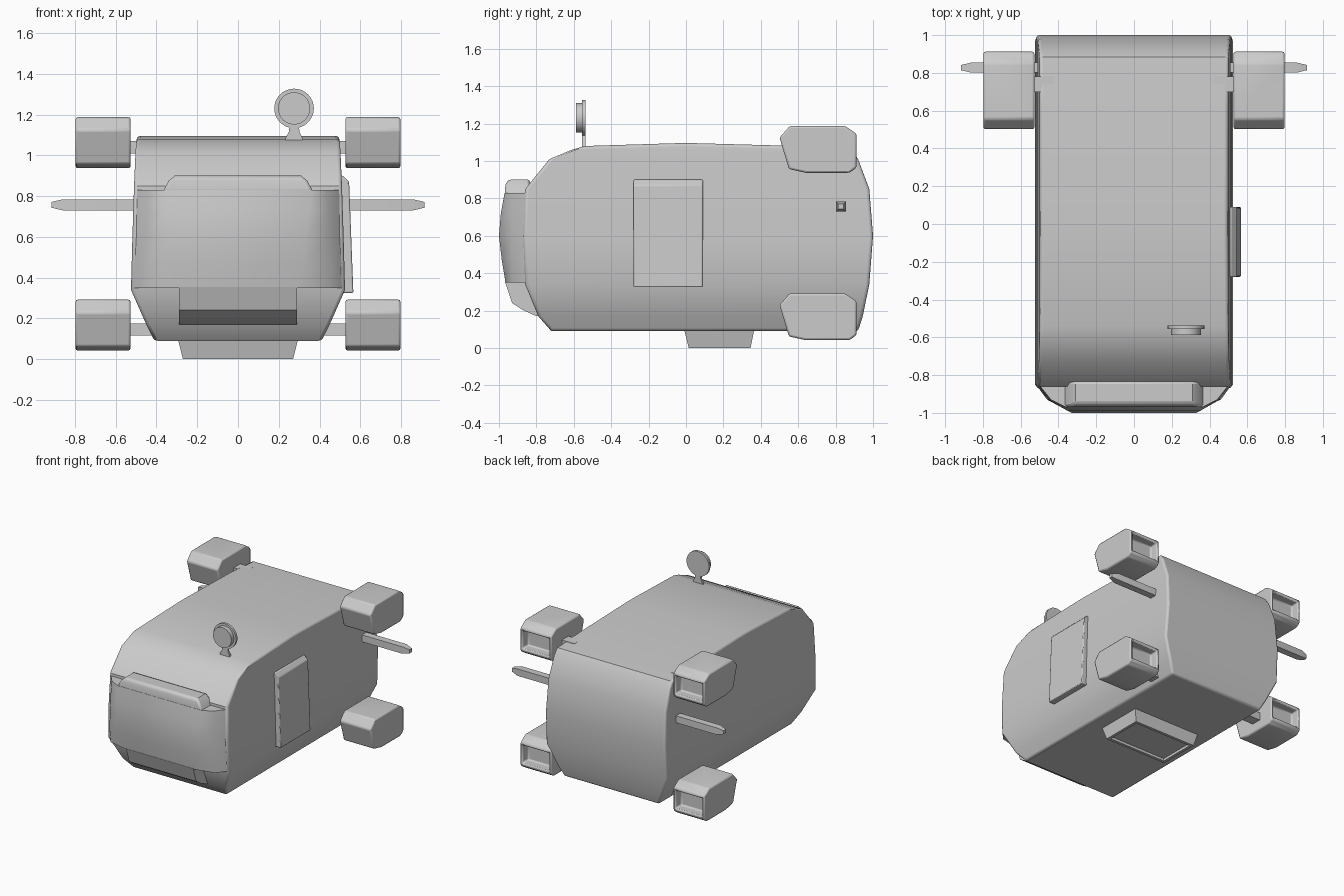
import bpy, bmesh
from math import radians, sin, cos, pi

if "Cube" in bpy.data.objects:
    bpy.data.objects.remove(bpy.data.objects["Cube"])


def finish(name, bm, bevel=0.0, segs=3, limit=40, smooth=35):
    bmesh.ops.recalc_face_normals(bm, faces=bm.faces[:])
    me = bpy.data.meshes.new(name)
    bm.to_mesh(me)
    bm.free()
    ob = bpy.data.objects.new(name, me)
    bpy.context.collection.objects.link(ob)
    if bevel:
        m = ob.modifiers.new("bevel", 'BEVEL')
        m.width, m.segments = bevel, segs
        m.limit_method, m.angle_limit = 'ANGLE', radians(limit)
    bpy.ops.object.select_all(action='DESELECT')
    bpy.context.view_layer.objects.active = ob
    ob.select_set(True)
    bpy.ops.object.shade_smooth_by_angle(angle=radians(smooth))
    return ob


def loft(rings):
    """Closed solid through rings of equal point count."""
    bm = bmesh.new()
    rs = [[bm.verts.new(p) for p in r] for r in rings]
    n = len(rs[0])
    for a, b in zip(rs, rs[1:]):
        for i in range(n):
            j = (i + 1) % n
            bm.faces.new((a[i], a[j], b[j], b[i]))
    bm.faces.new(rs[0])
    bm.faces.new(rs[-1])
    return bm


def rect(w, y0, y1, z):
    return [(-w, y0, z), (w, y0, z), (w, y1, z), (-w, y1, z)]


def recess(bm, axis, sign, inset, depth):
    """Inset and sink the face whose normal points along sign * axis."""
    bmesh.ops.recalc_face_normals(bm, faces=bm.faces[:])
    f = max(bm.faces, key=lambda f: f.normal[axis] * sign)
    bmesh.ops.inset_region(bm, faces=[f], thickness=inset)
    r = bmesh.ops.extrude_discrete_faces(bm, faces=[f])
    for v in r['faces'][0].verts:
        v.co[axis] -= sign * depth


# hull: half width, front y, back y, z
hull = [(.41, -.72, .92, .09), (.45, -.79, .945, .17), (.525, -.86, .98, .34),
        (.518, -.87, 1.0, .60), (.51, -.86, .98, .85), (.503, -.73, .92, 1.01),
        (.50, -.61, .885, 1.06), (.497, -.54, .6, 1.08), (.495, -.05, .05, 1.095)]
finish("hull", loft([rect(*l) for l in hull]), .022, 3, 60)

# faceted nose: z, half width, cheek x, window x, front y
nose = []
for z, w, c1, c2, yf in [(.35, .523, .45, .30, -.965), (.47, .521, .46, .32, -.985),
                         (.60, .517, .455, .33, -1.0), (.72, .513, .45, .35, -.99),
                         (.83, .508, .44, .36, -.97)]:
    half = [(w, -.845), (c1, -.93), (c2, yf)]
    nose.append([(-x, y, z) for x, y in half] + [(x, y, z) for x, y in half[::-1]])
finish("nose_window", loft(nose))

# visor above the window
visor = [rect(.37, -.97, -.835, .82), rect(.34, -.965, -.835, .875), rect(.31, -.95, -.835, .90)]
finish("nose_visor", loft(visor), .012, 2)

# chin under the window
chin = [rect(.29, -.80, -.70, .17), rect(.29, -.875, -.70, .205),
        rect(.29, -.93, -.75, .24), rect(.29, -.968, -.8, .355)]
finish("chin", loft(chin))

# side door on the right only
door = [[(.48, y0, z), (x, y0, z), (x, y1, z), (.48, y1, z)]
        for z, x, y0, y1 in [(.325, .566, -.28, .09), (.87, .545, -.28, .09), (.90, .515, -.28, .09)]]
finish("side_door", loft(door), .006, 2)

# belly hatch with sunken panel
bm = loft([rect(.27, .015, .345, 0), rect(.295, -.01, .365, .1)])
recess(bm, 2, -1, .03, .02)
finish("belly_hatch", bm)

# thrusters, struts and side bars on both sides
POD = [(.50, 1.125), (.555, 1.187), (.85, 1.187), (.912, 1.145), (.912, .965),
       (.875, .937), (.64, .937), (.55, .957)]
for s, side in ((1, "right"), (-1, "left")):
    for dz, level in ((0, "upper"), (-.895, "lower")):
        bm = loft([[(s * x, y, z + dz) for y, z in POD] for x in (.527, .797)])
        recess(bm, 1, 1, .03, .07)
        finish(f"{level}_{side}_thruster", bm, .012, 2, 30, 45)
        zc = 1.04 + dz
        strut = [[(s * x, y, z) for y, z in ((.70, zc - .03), (.78, zc - .03),
                 (.78, zc + .03), (.70, zc + .03))] for x in (.42, .55)]
        finish(f"{level}_{side}_strut", loft(strut))
    bar = [[(s * x, .828 + a * h, .757 + b * h) for a, b in ((-1, -1), (1, -1), (1, 1), (-1, 1))]
           for x, h in ((.49, .027), (.86, .027), (.915, .014))]
    finish(f"{side}_bar", loft(bar))


# roof lamp: round backing, front lens rim and flared stem
def disc(name, r, y0, y1):
    ring = [(.275 + r * cos(2 * pi * i / 32), 1.23 + r * sin(2 * pi * i / 32)) for i in range(32)]
    finish(name, loft([[(x, y, z) for x, z in ring] for y in (y0, y1)]))


disc("lamp_backing", .097, -.556, -.538)
disc("lamp_front", .079, -.588, -.55)
stem = [[(.275 - w, -.555, z), (.275 + w, -.555, z), (.275 + w, -.538, z), (.275 - w, -.538, z)]
        for w, z in ((.043, 1.07), (.042, 1.085), (.026, 1.115), (.024, 1.16))]
finish("lamp_stem", loft(stem))
